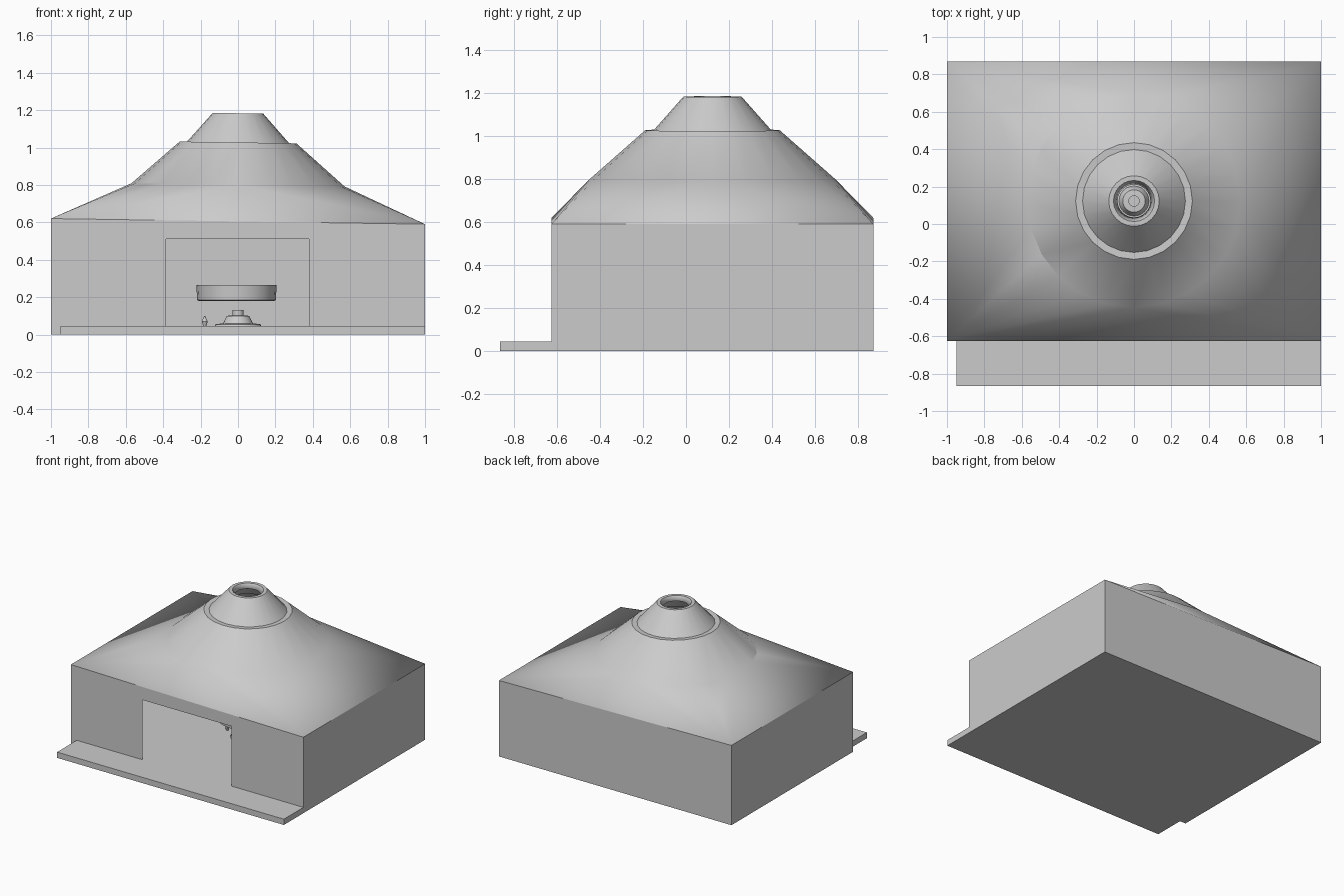
import bpy, bmesh, math
from mathutils import Vector

if "Cube" in bpy.data.objects:
    bpy.data.objects.remove(bpy.data.objects["Cube"])

stone = bpy.data.materials.new("light_grey_stone")
stone.use_nodes = True
GREY = (0.6, 0.6, 0.6, 1)
stone.diffuse_color = GREY
stone.node_tree.nodes["Principled BSDF"].inputs["Base Color"].default_value = GREY

SIDES = 24
CENTRE_Y = 0.123
FRONT, BACK = -0.625, 0.87
FLOOR = 0.045
TILT = -0.015          # the roof drops slightly towards +x
EAVE = 0.605


def finish(bm, name, smooth=True, thickness=0):
    bmesh.ops.recalc_face_normals(bm, faces=bm.faces)
    mesh = bpy.data.meshes.new(name)
    bm.to_mesh(mesh)
    bm.free()
    mesh.materials.append(stone)
    obj = bpy.data.objects.new(name, mesh)
    bpy.context.collection.objects.link(obj)
    if thickness:
        mod = obj.modifiers.new("thickness", 'SOLIDIFY')
        mod.thickness = thickness
        mod.offset = -1
    if smooth:
        bpy.ops.object.select_all(action='DESELECT')
        obj.select_set(True)
        bpy.context.view_layer.objects.active = obj
        bpy.ops.object.shade_smooth_by_angle(angle=math.radians(25))
    return obj


def slab(name, lo, hi):
    bm = bmesh.new()
    bmesh.ops.create_cube(bm, size=1)
    lo, hi = Vector(lo), Vector(hi)
    for v in bm.verts:
        v.co = (lo + hi) / 2 + v.co * (hi - lo)
    return finish(bm, name, smooth=False)


def ring(bm, radius, z, x=0, y=CENTRE_Y, tilt=0):
    step = math.tau / SIDES
    verts = []
    for i in range(SIDES):
        dx, dy = radius * math.cos(i * step), radius * math.sin(i * step)
        verts.append(bm.verts.new((x + dx, y + dy, z + tilt * (x + dx))))
    return verts


def bridge(bm, a, b):
    for i in range(SIDES):
        j = (i + 1) % SIDES
        bm.faces.new((a[i], a[j], b[j], b[i]))


def lathe(name, profile, x=0, y=CENTRE_Y, capped=True, closed=False):
    bm = bmesh.new()
    rings = [ring(bm, r, z, x, y) for r, z in profile]
    for a, b in zip(rings, rings[1:]):
        bridge(bm, a, b)
    if closed:
        bridge(bm, rings[-1], rings[0])
    elif capped:
        bm.faces.new(rings[0])
        bm.faces.new(rings[-1])
    return finish(bm, name)


# Floor and the front step
slab("floor", (-1, FRONT, 0), (1, BACK, FLOOR))
slab("front_step", (-0.95, -0.865, 0), (1, FRONT, FLOOR))

# Thin walls, with the doorway left open in the front
bm = bmesh.new()


def eave_z(x):
    return EAVE + TILT * x


def panel(points):
    bm.faces.new([bm.verts.new(p) for p in points])


for a, b in (((1, FRONT), (1, BACK)), ((1, BACK), (-1, BACK)), ((-1, BACK), (-1, FRONT))):
    panel([(*a, 0), (*b, 0), (*b, eave_z(b[0])), (*a, eave_z(a[0]))])
DOOR_L, DOOR_R, DOOR_TOP = -0.385, 0.38, 0.51
outline = [(-1, 0), (DOOR_L, 0), (DOOR_L, DOOR_TOP), (DOOR_R, DOOR_TOP), (DOOR_R, 0),
           (1, 0), (1, eave_z(1)), (-1, eave_z(-1))]
panel([(x, FRONT, z) for x, z in outline])
bmesh.ops.remove_doubles(bm, verts=bm.verts, dist=0.0001)
finish(bm, "walls", smooth=False, thickness=0.004)

# Roof: square eaves blending into a round, stepped chimney cone
bm = bmesh.new()
corners = [bm.verts.new((x, y, eave_z(x)))
           for x, y in ((1, BACK), (-1, BACK), (-1, FRONT), (1, FRONT))]
profile = [(0.57, 0.8), (0.312, 1.027), (0.275, 1.025), (0.135, 1.183),
           (0.11, 1.183), (0.088, 1.15)]
rings = [ring(bm, r, z, tilt=TILT) for r, z in profile]
quarter = SIDES // 4
base = rings[0]
for q, corner in enumerate(corners):
    for i in range(q * quarter, (q + 1) * quarter):
        bm.faces.new((corner, base[(i + 1) % SIDES], base[i]))
    bm.faces.new((corner, corners[(q + 1) % 4], base[(q + 1) * quarter % SIDES]))
for a, b in zip(rings, rings[1:]):
    bridge(bm, a, b)
finish(bm, "roof", thickness=0.004)

# Half-round threshold inside the doorway
bm = bmesh.new()
steps = [math.pi * i / 24 for i in range(25)]
bm.faces.new([bm.verts.new((0.36 * math.cos(t), FRONT + 0.36 * math.sin(t), FLOOR + 0.004))
              for t in steps])
finish(bm, "threshold", smooth=False)

# Stepped stand in the middle of the room
lathe("stand", [(0.125, FLOOR), (0.12, 0.055), (0.08, 0.06), (0.06, 0.1),
                (0.03, 0.102), (0.03, 0.132)])

# Open hood ring above the stand
lathe("hood_ring", [(0.2, 0.178), (0.21, 0.185), (0.215, 0.265), (0.2, 0.265), (0.19, 0.185)],
      x=-0.008, closed=True)

# Small flame-shaped ornament beside the stand
lathe("small_ornament", [(0.008, FLOOR), (0.016, 0.07), (0.003, 0.098)], x=-0.178)
